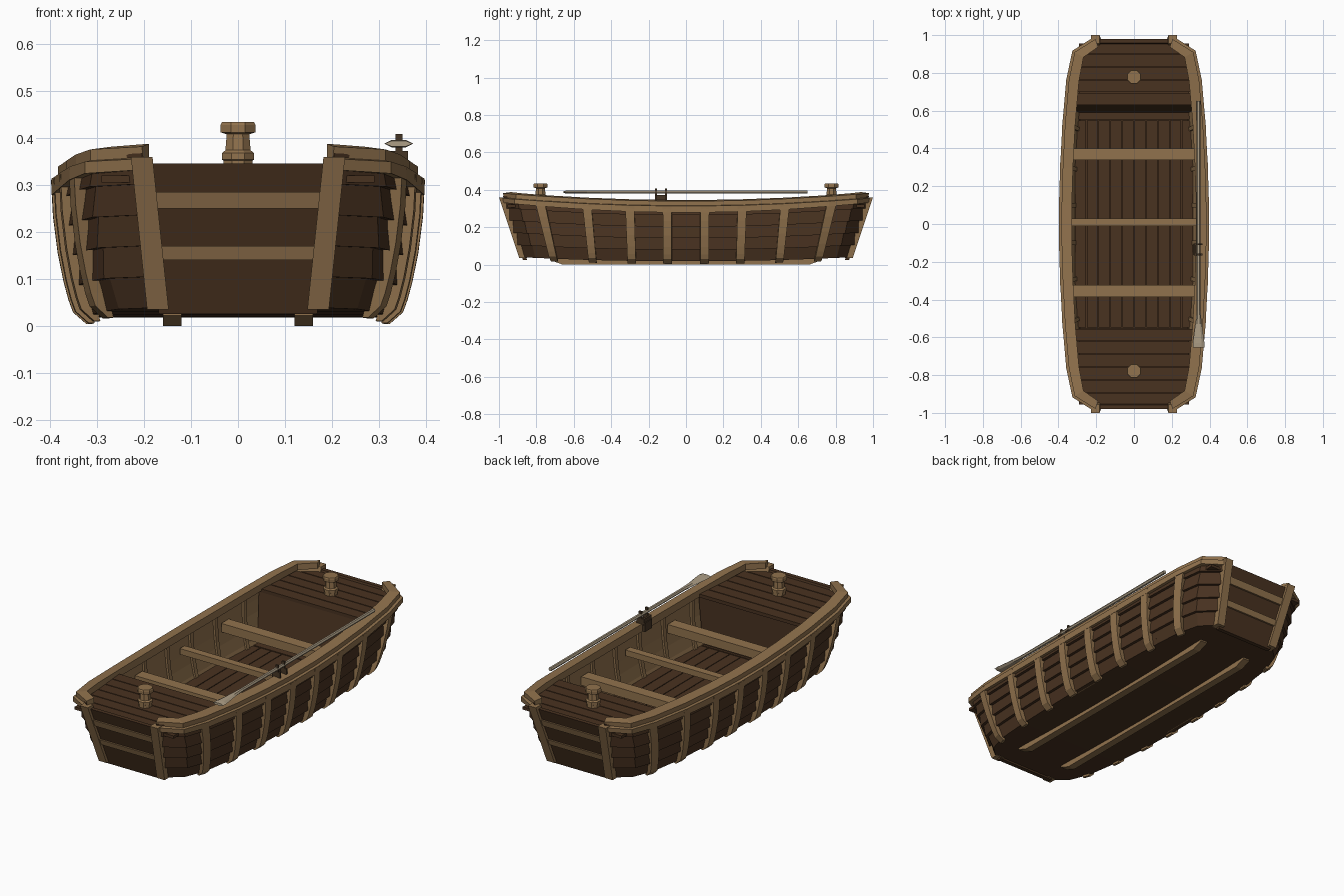
import bpy, bmesh, math
from mathutils import Vector

if "Cube" in bpy.data.objects:
    bpy.data.objects.remove(bpy.data.objects["Cube"])


def material(name, rgb):
    m = bpy.data.materials.new(name)
    m.diffuse_color = (*rgb, 1)
    m.use_nodes = True
    m.node_tree.nodes["Principled BSDF"].inputs["Base Color"].default_value = m.diffuse_color
    return m


DARK = material("dark_wood", (0.066, 0.032, 0.0145))
LIGHT = material("light_wood", (0.285, 0.17, 0.075))
GREY = material("weathered_wood", (0.42, 0.345, 0.24))
IRON = material("rowlock_brown", (0.06, 0.035, 0.018))


def sweep(name, sections, mat):
    """Skin a list of equal-length closed sections and cap both ends."""
    bm = bmesh.new()
    rings = [[bm.verts.new(p) for p in s] for s in sections]
    n = len(rings[0])
    for a, b in zip(rings, rings[1:]):
        for i in range(n):
            j = (i + 1) % n
            bm.faces.new((a[i], a[j], b[j], b[i]))
    bm.faces.new(rings[0])
    bm.faces.new(rings[-1])
    bmesh.ops.recalc_face_normals(bm, faces=bm.faces)
    me = bpy.data.meshes.new(name)
    bm.to_mesh(me)
    bm.free()
    me.materials.append(mat)
    ob = bpy.data.objects.new(name, me)
    bpy.context.collection.objects.link(ob)
    return ob


def box(name, x0, x1, y0, y1, z0, z1, mat):
    return sweep(name, [[(x0, y, z0), (x1, y, z0), (x1, y, z1), (x0, y, z1)]
                        for y in (y0, y1)], mat)


def ring(cx, cy, z, r, n=8):
    return [(cx + r * math.cos((i + .5) * math.tau / n),
             cy + r * math.sin((i + .5) * math.tau / n), z) for i in range(n)]


# Hull stations: half width and y at the sheer, half width and y at the bottom
half = [(.203, .975, .17, .87), (.302, .903, .245, .80), (.331, .76, .28, .69),
        (.351, .53, .30, .50), (.363, .30, .311, .29), (.369, .10, .315, .10)]
stations = [(a, -b, c, -d) for a, b, c, d in half] + half[::-1]
normals = []
for i in range(len(stations)):
    p, q = stations[max(i - 1, 0)], stations[min(i + 1, len(stations) - 1)]
    normals.append(Vector((q[1] - p[1], p[0] - q[0], 0)).normalized())
normals[0] = Vector((.35, -.94, 0))
normals[-1] = Vector((.35, .94, 0))
YS = [s[1] for s in stations]


def sheer(y):
    return .345 + .045 * y * y


def hull(y, t, off, side=1, dz=0):
    """Point on the hull side at sheer position y and height fraction t."""
    i = 0
    while i < len(YS) - 2 and y > YS[i + 1]:
        i += 1
    k = (y - YS[i]) / (YS[i + 1] - YS[i])
    tx, ty, bx, by = [a + (b - a) * k for a, b in zip(stations[i], stations[i + 1])]
    n = normals[i].lerp(normals[i + 1], k)
    zb = .018 + .022 * y * y
    s = math.sin(min(max(t, 0), 1) * math.pi / 2) ** .7
    return Vector((side * (bx + (tx - bx) * s + n.x * off),
                   by + (ty - by) * t + n.y * off,
                   zb + (sheer(y) - .02 - zb) * t + dz))


RIBS = [s * y for s in (-1, 1) for y in (.10, .30, .53, .78)]
for side, tag in ((-1, "left"), (1, "right")):
    # Overlapping side planks
    for k in range(5):
        t0, t1 = k / 5, (k + 1) / 5
        lap = .010 if k == 0 else .018
        sweep(f"side_plank_{tag}", [[hull(y, t0, -.012, side), hull(y, t0, lap, side),
                                     hull(y, t1, .003, side), hull(y, t1, -.012, side)]
                                    for y in YS], DARK)
    # Inner lining
    T = [i / 5 for i in range(6)]
    sweep(f"lining_{tag}", [[hull(y, t, -.011, side) for t in T]
                            + [hull(y, t, -.016, side) for t in reversed(T)]
                            for y in YS], LIGHT)
    # Outer and inner ribs
    for name, w, o0, o1, ts in (("rib", .024, -.005, .029, (-.045, .035, .12, .25, .45, .7, .95)),
                                ("inner_rib", .012, -.027, -.014, (.1, .25, .5, .75, .97))):
        for y in RIBS:
            sweep(f"{name}_{tag}", [[hull(y - w, t, o0, side), hull(y + w, t, o0, side),
                                     hull(y + w, t, o1 if t > 0 else .008, side),
                                     hull(y - w, t, o1 if t > 0 else .008, side)]
                                    for t in ts], LIGHT)

    # Cap rail and rubbing strake
    for name, o0, o1, z0, z1 in (("cap_rail", -.040, .014, -.022, .02),
                                 ("rubbing_strake", -.01, .028, -.047, -.006)):
        def rail(y):
            out = o1 - (.010 if abs(y) > .95 else 0)
            low = z0 + .012 * y * y
            return [hull(y, 1, o0, side, low), hull(y, 1, out - (.006 if abs(y) > .95 else 0), side, low),
                    hull(y, 1, out, side, z1 - .006), hull(y, 1, o0, side, z1)]
        sweep(f"{name}_{tag}", [rail(y) for y in YS], LIGHT)
    # Runner under the bottom, with sloped ends
    sweep(f"runner_{tag}", [[(side * .14 + dx, y, z) for dx, z in
                             ((-.02, z0), (.02, z0), (.02, .03), (-.02, .03))]
                            for y, z0 in ((-.72, .022), (-.66, 0), (.66, 0), (.72, .022))], LIGHT)

# Bottom
sweep("bottom", [[hull(y, 0, 0, -1), hull(y, 0, 0, 1),
                  hull(y, 0, -.005, 1, .02), hull(y, 0, -.005, -1, .02)] for y in YS], DARK)


# Raked ends: panel, corner posts and battens
def end_y(z):
    return .875 + .11 * (z - .04) / .33


def end_x(z):
    return .17 + .035 * (z - .04) / .33


for e, tag in ((-1, "front"), (1, "back")):
    def slab(name, z0, z1, xa, xb, o0, o1, mat):
        sweep(name, [[(xa(z), e * (end_y(z) + o0), z), (xb(z), e * (end_y(z) + o0), z),
                      (xb(z), e * (end_y(z) + o1), z), (xa(z), e * (end_y(z) + o1), z)]
                     for z in (z0, z1)], mat)

    slab(f"{tag}_panel", .025, .346, lambda z: -end_x(z), end_x, -.02, .002, DARK)
    for z0, z1 in ((.14, .17), (.25, .285)):
        slab(f"{tag}_batten", z0, z1, lambda z: -end_x(z), end_x, -.01, .011, LIGHT)
    for s in (-1, 1):
        slab(f"{tag}_post", .035, .36, lambda z: s * (end_x(z) - .022),
             lambda z: s * (end_x(z) + .024), -.025, .018, LIGHT)

    # Deck planks across the end
    y0, y1, count = (.555, .965, 6) if e < 0 else (.63, .97, 5)
    step = (y1 - y0) / count
    for i in range(count):
        ya, yb = y0 + i * step, y0 + (i + 1) * step - .005
        xs = [min(hull(y, .95, -.014).x, .32) for y in (ya, yb)]
        sweep(f"{tag}_deck_plank", [[(-x, e * y, .318), (x, e * y, .318),
                                     (x, e * y, .336), (-x, e * y, .336)]
                                    for x, y in zip(xs, (ya, yb))], DARK)
    box(f"{tag}_deck_beam", -.29, .29, *sorted((e * (y0 + .01), e * .955)), .305, .32, DARK)

    # Mooring post, eight sided
    c = e * .778
    sweep(f"{tag}_mooring_post", [ring(0, c, z, r) for z, r in
          ((.33, .033), (.352, .033), (.354, .037), (.368, .037), (.374, .029),
           (.408, .026), (.412, .040), (.428, .040), (.434, .037))], LIGHT)

    # Cross board closing the floor
    box(f"{tag}_floor_end", -.308, .308, *sorted((e * .552, e * .59)), .055, .07, DARK)

# Bulkheads below the decks
for name, yt, yb in (("back_bulkhead", .635, .585), ("front_bulkhead", -.565, -.565)):
    sweep(name, [[(-x, y, z), (x, y, z), (x, y + s, z), (-x, y + s, z)]
                 for s in ((.015 if yt > 0 else -.015),)
                 for x, y, z in ((.295, yb, .04), (.322, yt, .325))], DARK)

# Floor boards running along the boat
for i in range(10):
    x = -.315 + i * .063
    box("floor_board", x + .002, x + .061, -.548, .548, .053, .068, DARK)

# Seats across the boat
for y, w, z0, z1 in ((.37, .031, .21, .256), (.01, .02, .225, .256), (-.355, .031, .21, .256)):
    box("seat", -.335, .335, y - w, y + w, z0, z1, LIGHT)

# Oar resting on the right rail
X, Z = .342, .388
prof = [(-.655, .030, .007), (-.63, .031, .009), (-.53, .017, .009), (-.46, .010, .009),
        (.65, .010, .010)]
sweep("oar", [[(X + a * math.cos(k * math.tau / 6), y, Z + b * math.sin(k * math.tau / 6))
               for k in range(6)] for y, a, b in prof], GREY)

# Rowlock: block on the inner rail, with arms and a fork
box("rowlock_block", .314, .332, -.164, -.104, .305, .352, IRON)
box("rowlock_back", .318, .328, -.166, -.102, .345, .372, IRON)
for y in (-.166, -.112):
    box("rowlock_arm", .32, .362, y, y + .01, .34, .372, IRON)
    box("rowlock_prong", .335, .35, y, y + .01, .36, .408, IRON)
